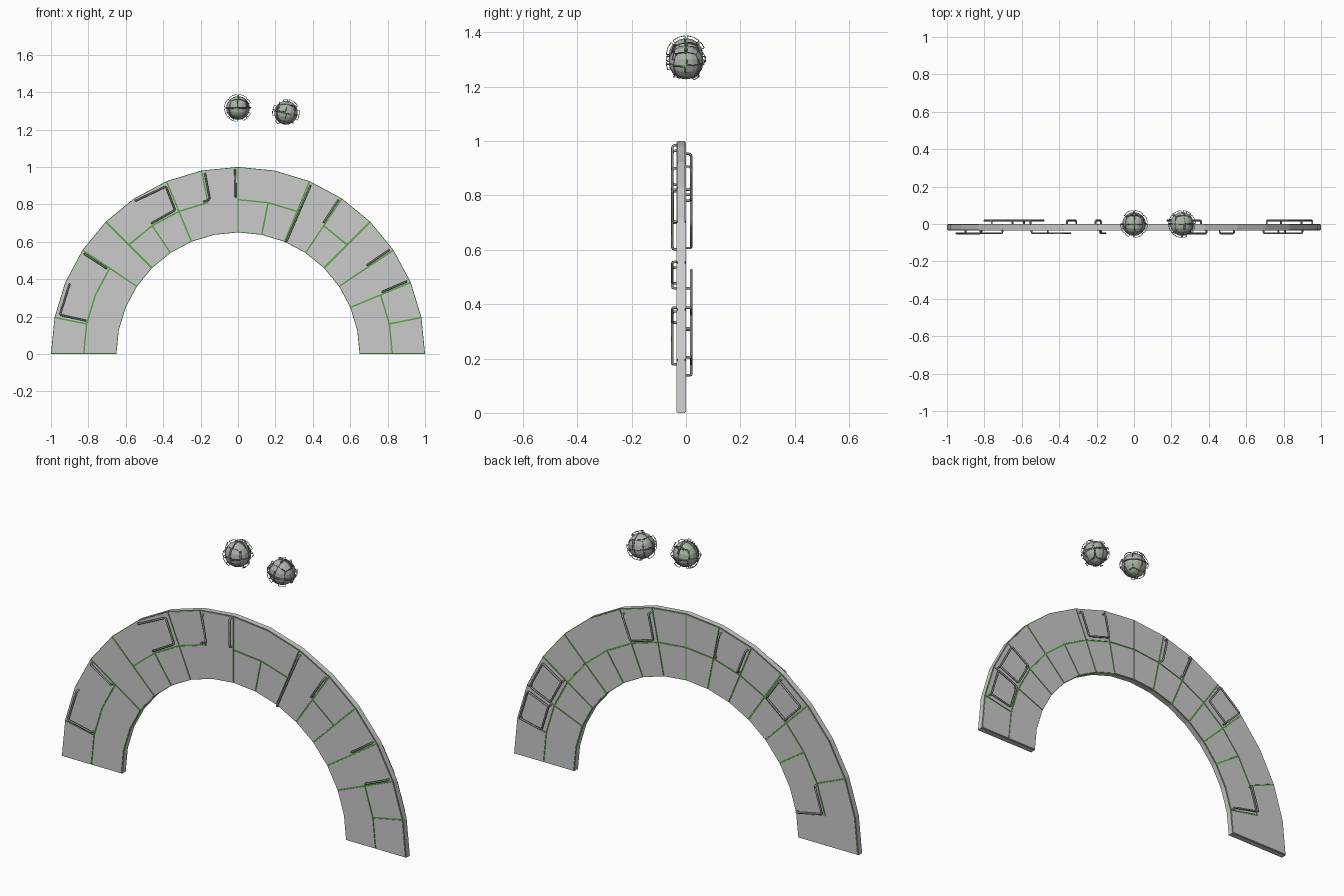
import bpy, bmesh, math, random
from mathutils import Vector, Matrix

if "Cube" in bpy.data.objects:
    bpy.data.objects.remove(bpy.data.objects["Cube"])

random.seed(4)
STEP = math.pi / 16
R_IN, R_MID, R_OUT = 0.65, 0.825, 1.0
Y_FRONT, Y_BACK = -0.035, 0.0


def material(name, rgb):
    m = bpy.data.materials.new(name)
    m.diffuse_color = (*rgb, 1)
    m.use_nodes = True
    m.node_tree.nodes["Principled BSDF"].inputs["Base Color"].default_value = m.diffuse_color
    return m


GREY = material("plate_grey", (0.6, 0.6, 0.6))
GREEN = material("seam_green", (0.1, 0.4, 0.06))
DARK = material("pipe_grey", (0.3, 0.3, 0.3))
BALL = material("ball_grey", (0.42, 0.44, 0.42))


def polar(k, r, y=0.0):
    return Vector((r * math.cos(k * STEP), y, r * math.sin(k * STEP)))


def finish(bm, name, *mats):
    bmesh.ops.recalc_face_normals(bm, faces=bm.faces)
    me = bpy.data.meshes.new(name)
    bm.to_mesh(me)
    bm.free()
    ob = bpy.data.objects.new(name, me)
    bpy.context.collection.objects.link(ob)
    for m in mats:
        me.materials.append(m)
    return ob


def plates(name, groups, gap, lift, mat):
    """Each group of quads becomes one raised panel, shrunk to leave a seam."""
    out = bmesh.new()
    for quads in groups:
        bm = bmesh.new()
        for q in quads:
            bm.faces.new([bm.verts.new(p) for p in q])
        bmesh.ops.remove_doubles(bm, verts=bm.verts, dist=1e-5)
        bmesh.ops.recalc_face_normals(bm, faces=bm.faces)
        rim = bmesh.ops.inset_region(bm, faces=bm.faces[:], thickness=gap,
                                     use_boundary=True, use_even_offset=True)["faces"]
        bmesh.ops.delete(bm, geom=rim, context='FACES')
        new = bmesh.ops.extrude_face_region(bm, geom=bm.faces[:])["geom"]
        for v in new:
            if isinstance(v, bmesh.types.BMVert):
                v.co = lift(v.co)
        bmesh.ops.recalc_face_normals(bm, faces=bm.faces)
        tmp = bpy.data.meshes.new("tmp")
        bm.to_mesh(tmp)
        bm.free()
        out.from_mesh(tmp)
        bpy.data.meshes.remove(tmp)
    return finish(out, name, mat)


def pipes(name, paths, depth, mat, round_by):
    """Paths are (points, closed); corners are rounded off."""
    cu = bpy.data.curves.new(name, 'CURVE')
    cu.dimensions = '3D'
    cu.bevel_depth = depth
    cu.bevel_resolution = 1
    cu.use_fill_caps = True
    for pts, closed in paths:
        n, line = len(pts), []
        for i, p in enumerate(pts):
            if not closed and i in (0, n - 1):
                line.append(p)
                continue
            a = p + (pts[i - 1] - p).normalized() * round_by
            b = p + (pts[(i + 1) % n] - p).normalized() * round_by
            line += [a, (a + b) / 4 + p / 2, b]
        sp = cu.splines.new('POLY')
        sp.points.add(len(line) - 1)
        sp.use_cyclic_u = closed
        for sp_pt, p in zip(sp.points, line):
            sp_pt.co = (*p, 1)
    ob = bpy.data.objects.new(name, cu)
    bpy.context.collection.objects.link(ob)
    cu.materials.append(mat)
    return ob


# Arch core: grey rim, green faces showing through the seams
bm = bmesh.new()
D = 0.003
rings = [[bm.verts.new(polar(k, r, y)) for r, y in
          ((R_IN, Y_FRONT + D), (R_OUT, Y_FRONT + D), (R_OUT, Y_BACK - D), (R_IN, Y_BACK - D))]
         for k in range(17)]
for a, b in zip(rings, rings[1:]):
    for i in range(4):
        j = (i + 1) % 4
        f = bm.faces.new((a[i], a[j], b[j], b[i]))
        f.material_index = 1 if i in (0, 2) else 0
bm.faces.new(rings[0])
bm.faces.new(rings[-1])
finish(bm, "arch_core", GREY, GREEN)


# Arch panels: one letter per cell, same letter = same panel
def arch_panels(name, outer, inner, y, lift_y):
    cells = {}
    for row, lo, hi in ((outer, R_MID, R_OUT), (inner, R_IN, R_MID)):
        for k, c in enumerate(row):
            cells.setdefault(c, []).append(
                [polar(k, lo, y), polar(k + 1, lo, y), polar(k + 1, hi, y), polar(k, hi, y)])
    plates(name, cells.values(), 0.004, lambda co: co + Vector((0, lift_y, 0)), GREY)


arch_panels("front_panels", "abcdeghhijkklmmn", "oocdfgpqiirslttt", Y_FRONT + D, -D)
arch_panels("back_panels", "abcdeefghijkllmm", "nnopqrstuvwxyzzm", Y_BACK - D, D)


# Raised pipes beside the seams, ends bent into the plate
def arch_pipe(kr, y_top, y_base, closed=False):
    pts = [polar(k, r, y_top) for k, r in kr]
    if not closed:
        pts = [polar(*kr[0], y_base)] + pts + [polar(*kr[-1], y_base)]
    return pts, closed


front = [
    [(14, .975), (14.9, .975), (14.9, .835)],
    [(13.06, .98), (13.06, .84)],
    [(11, .985), (10.07, .975), (10.1, .84), (10.97, .838)],
    [(8.92, .98), (8.92, .84), (9.12, .835)],
    [(8.08, .985), (8.08, .84)],
    [(5.93, .98), (5.93, .655)],
    [(5.06, .98), (5.06, .84)],
    [(3.07, .98), (3.07, .84)],
    [(2.07, .98), (2.07, .84)],
]
pipes("front_pipes", [arch_pipe(p, -0.05, -0.03) for p in front], 0.005, DARK, 0.009)


def loop(k):
    return [(k + .08, .975), (k + .92, .975), (k + .92, .845), (k + .08, .845)]


back = [
    [(6.08, .975), (6.08, .84), (6.92, .84), (6.92, .975)],
    [(9.08, .975), (9.08, .84)],
    [(9.92, .975), (9.92, .84)],
    [(14.05, .82), (14.93, .82), (14.93, .665)],
]
paths = [arch_pipe(p, 0.019, -0.005) for p in back]
for k in (1, 2, 11):
    q = loop(k)
    paths.append(arch_pipe(q, 0.019, 0, True))
    paths += [([polar(*c, -0.005), polar(*c, 0.019)], False) for c in (q[0], q[2])]
pipes("back_pipes", paths, 0.005, DARK, 0.009)


# Floating balls: panelled rounded cubes inside a broken wire cage
def on_ball(axis, sign, u, v, r):
    p = [math.tan(u * math.pi / 4), math.tan(v * math.pi / 4)]
    p.insert(axis, sign)
    return Vector(p).normalized() * r


def ball(name, turn):
    groups, wires = [], []
    for axis in range(3):
        for s in (-1, 1):
            for u0 in (-1, 0):
                for v0 in (-1, 0):
                    groups.append([[on_ball(axis, s, u0 + (i + a) / 2, v0 + (j + b) / 2, .061)
                                    for a, b in ((0, 0), (1, 0), (1, 1), (0, 1))]
                                   for i in (0, 1) for j in (0, 1)])
                    ring = [(.08, .08), (.5, .05), (.92, .08), (.95, .5),
                            (.92, .92), (.5, .95), (.08, .92), (.05, .5)]
                    st = random.randrange(8)
                    uv = [ring[(st + i) % 8] for i in range(random.choice((3, 4, 5)))]
                    pts = [on_ball(axis, s, u0 + a, v0 + b, .073) for a, b in uv]
                    wires.append(([pts[0] * .84] + pts + [pts[-1] * .84], False))
    bm = bmesh.new()
    for g in groups:
        for q in g:
            bm.faces.new([bm.verts.new(p) for p in q])
    bmesh.ops.remove_doubles(bm, verts=bm.verts, dist=1e-5)
    parts = [finish(bm, name + "_core", GREEN),
             plates(name + "_panels", groups, .0015, lambda co: co * 1.05, BALL),
             pipes(name + "_cage", wires, .0015, DARK, .003)]
    place = Matrix.Rotation(turn, 4, 'Y') @ Matrix.Translation((0, 0, 1.315))
    for ob in parts:
        ob.matrix_world = place


ball("top_ball", 0)
ball("side_ball", STEP)
